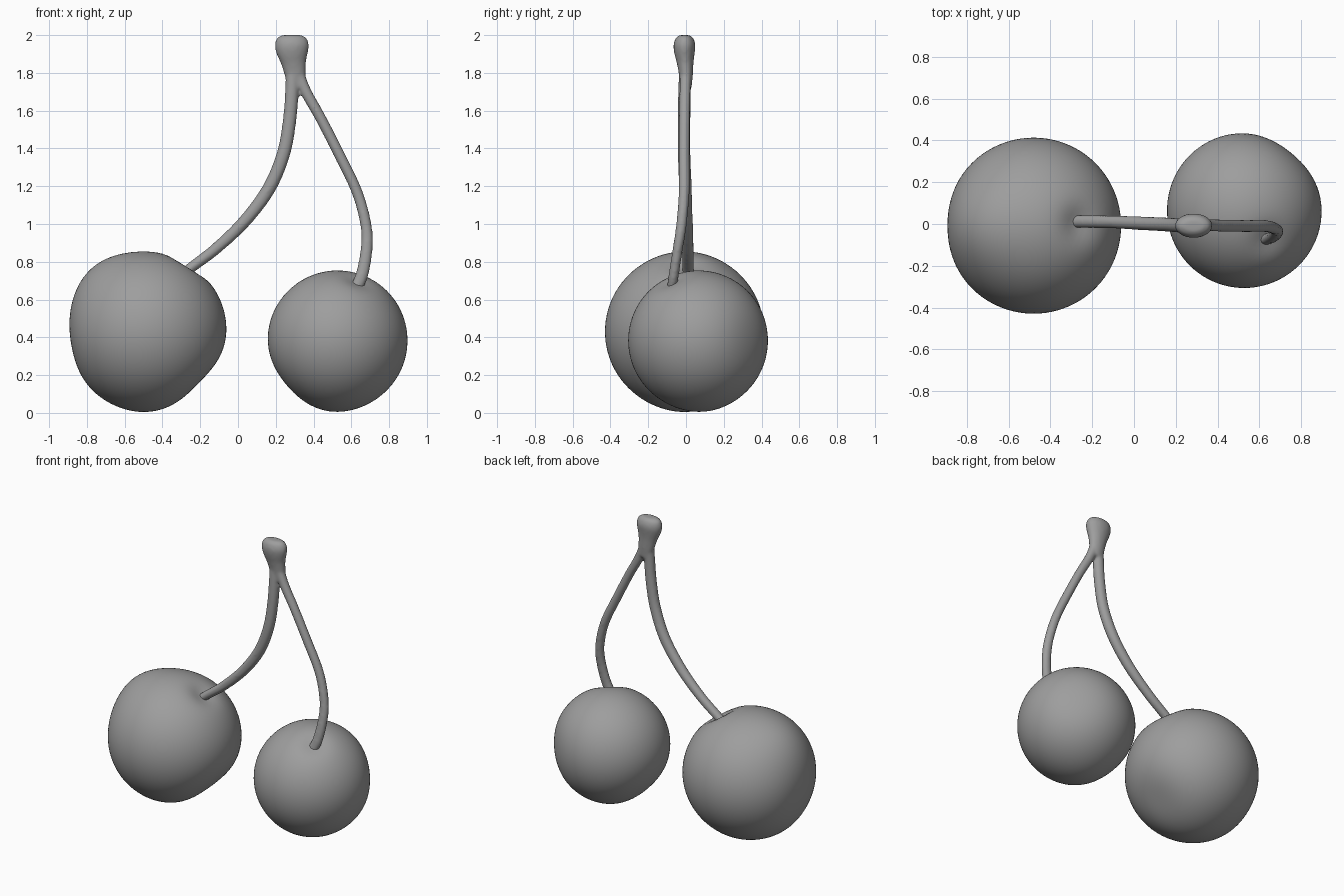
import bpy, bmesh, math
from mathutils import Vector

if "Cube" in bpy.data.objects:
    bpy.data.objects.remove(bpy.data.objects["Cube"])

# Dark grey skin shared by every part
grey = bpy.data.materials.new("dark_grey")
grey.diffuse_color = (0.34, 0.34, 0.34, 1)
grey.use_nodes = True
grey.node_tree.nodes["Principled BSDF"].inputs["Base Color"].default_value = grey.diffuse_color


def finish(bm, name):
    bmesh.ops.recalc_face_normals(bm, faces=bm.faces)
    for f in bm.faces:
        f.smooth = True
    mesh = bpy.data.meshes.new(name)
    bm.to_mesh(mesh)
    bm.free()
    mesh.materials.append(grey)
    obj = bpy.data.objects.new(name, mesh)
    bpy.context.collection.objects.link(obj)
    return obj


def cherry(name, centre, radius, bumps):
    """Sphere pushed in or out around (direction, amount, sharpness) bumps."""
    bm = bmesh.new()
    bmesh.ops.create_icosphere(bm, subdivisions=5, radius=1)
    dirs = [(Vector(d).normalized(), a, k) for d, a, k in bumps]
    for v in bm.verts:
        n = v.co.normalized()
        r = radius + sum(a * math.exp(k * (n.dot(d) - 1)) for d, a, k in dirs)
        v.co = Vector(centre) + n * r
    return finish(bm, name)


def spline(pts, t):
    i = min(int(t), len(pts) - 2)
    f = t - i
    a, b, c, d = [Vector(pts[min(max(j, 0), len(pts) - 1)]) for j in range(i - 1, i + 3)]
    return 0.5 * (2 * b + (c - a) * f + (2 * a - 5 * b + 4 * c - d) * f**2
                  + (3 * b - a - 3 * c + d) * f**3)


def tube(bm, pts, steps=6, sides=20):
    """Closed tube through (x, y, z, half width, half depth) points."""
    n = (len(pts) - 1) * steps
    rows = [spline(pts, i / steps) for i in range(n + 1)]
    rings = []
    for i, p in enumerate(rows):
        t = (rows[min(i + 1, n)] - rows[max(i - 1, 0)])
        t = Vector(t[:3]).normalized()
        u = t.cross(Vector((0, 1, 0))).normalized()
        v = u.cross(t)
        rings.append([bm.verts.new(Vector(p[:3]) + u * p[3] * math.cos(a) + v * p[4] * math.sin(a))
                      for a in (2 * math.pi * k / sides for k in range(sides))])
    for r0, r1 in zip(rings, rings[1:]):
        for k in range(sides):
            m = (k + 1) % sides
            bm.faces.new((r0[k], r0[m], r1[m], r1[k]))
    bm.faces.new(rings[0])
    bm.faces.new(rings[-1])


# Fruit: slight shoulders, flats and a dimple where each stalk enters
cherry("large_cherry", (-0.48, -0.008, 0.43), 0.421, [
    ((-0.65, 0, 0.75), 0.026, 9),
    ((-0.97, 0, -0.2), -0.014, 10),
    ((-0.7, 0, -0.7), 0.006, 9),
    ((-0.1, 0, -1), 0.006, 12),
    ((0.72, 0, -0.7), -0.036, 9),
    ((0.53, 0.02, 0.85), -0.035, 45)])
cherry("small_cherry", (0.527, 0.065, 0.383), 0.371, [
    ((0.62, 0.76, 0), -0.016, 8),
    ((-0.75, 0, -0.65), -0.014, 8),
    ((-0.15, 0.1, -1), 0.008, 8),
    ((0.3, -0.38, 0.85), -0.022, 45)])

# Forked stalk: two stems and a flared tip, fused into one skin
bm = bmesh.new()
tube(bm, [(0.29, 0, 1.86, .036, .034), (0.285, -0.008, 1.70, .036, .034),
          (0.272, -0.01, 1.54, .036, .034), (0.24, -0.01, 1.37, .036, .034),
          (0.165, -0.003, 1.19, .036, .034), (0.04, 0.003, 1.02, .034, .033),
          (-0.11, 0.01, 0.875, .031, .031), (-0.24, 0.012, 0.775, .029, .031),
          (-0.31, 0.012, 0.72, .029, .031)])
tube(bm, [(0.30, 0, 1.86, .03, .03), (0.355, -0.005, 1.71, .03, .03),
          (0.438, -0.008, 1.56, .029, .029), (0.535, -0.01, 1.37, .029, .029),
          (0.63, -0.01, 1.17, .029, .029), (0.678, -0.025, 0.99, .030, .028),
          (0.68, -0.045, 0.86, .032, .027), (0.656, -0.065, 0.73, .034, .027),
          (0.625, -0.075, 0.66, .034, .027)])
tube(bm, [(0.315, 0, 1.72, .045, .03), (0.305, 0, 1.78, .055, .036),
          (0.295, -0.004, 1.85, .066, .044), (0.288, -0.008, 1.91, .085, .055),
          (0.285, -0.008, 1.95, .090, .058), (0.285, -0.008, 1.985, .078, .046),
          (0.285, -0.008, 2.0, .05, .025)])
stalk = finish(bm, "stalk")
remesh = stalk.modifiers.new("fuse", 'REMESH')
remesh.mode = 'VOXEL'
remesh.voxel_size = 0.009
remesh.use_smooth_shade = True
smooth = stalk.modifiers.new("soften", 'SMOOTH')
smooth.factor = 0.5
smooth.iterations = 8
